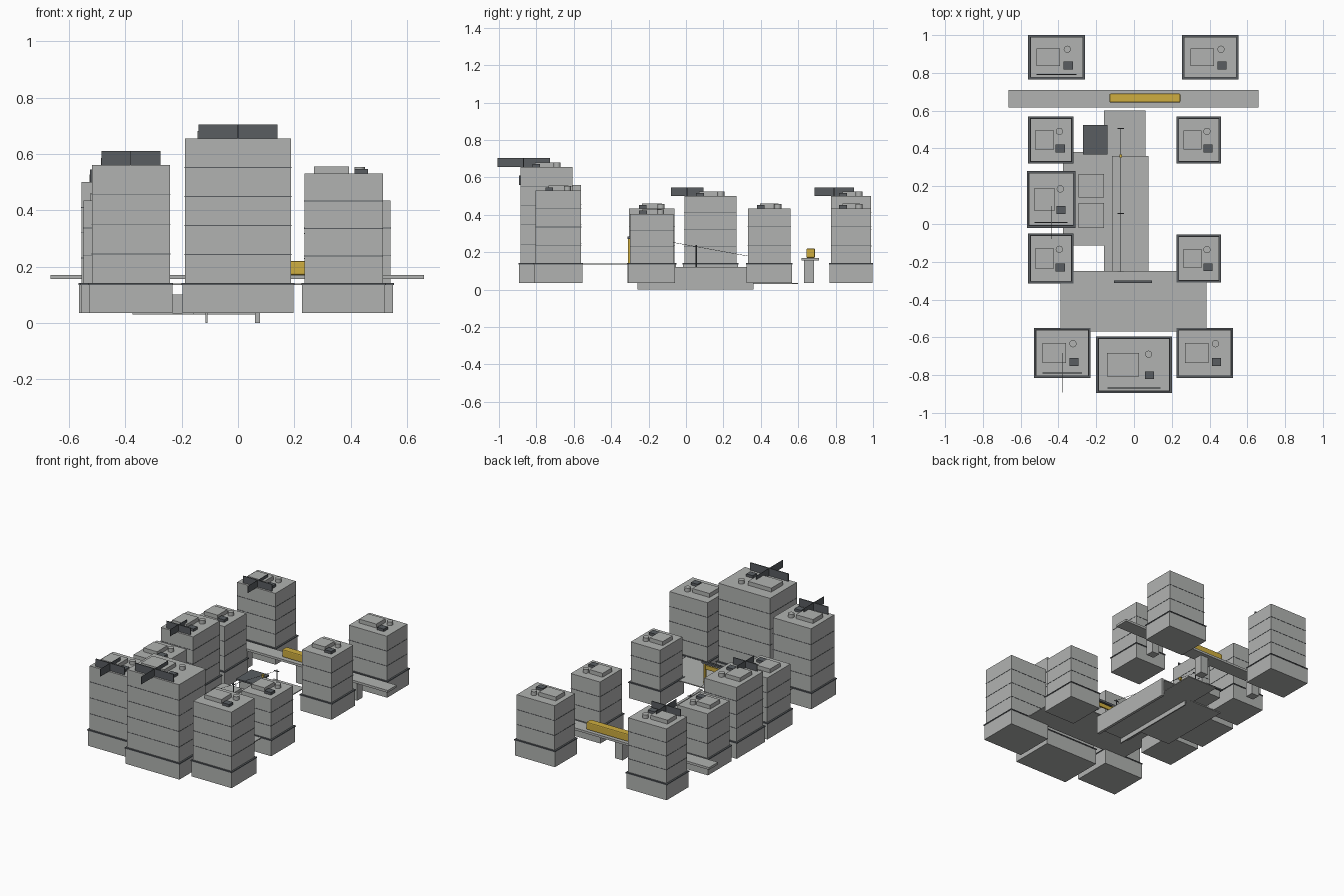
import bpy
import bmesh
import math
from mathutils import Vector

if "Cube" in bpy.data.objects:
    bpy.data.objects.remove(bpy.data.objects["Cube"])


def make_mat(name, col):
    m = bpy.data.materials.new(name)
    m.diffuse_color = (*col, 1)
    m.use_nodes = True
    m.node_tree.nodes["Principled BSDF"].inputs["Base Color"].default_value = m.diffuse_color
    return m


GREY = make_mat("concrete grey", (0.44, 0.45, 0.44))
DARK = make_mat("dark slate", (0.10, 0.11, 0.12))
YELLOW = make_mat("warm yellow", (0.62, 0.42, 0.05))


def finish(name, bm, mat):
    me = bpy.data.meshes.new(name)
    bm.to_mesh(me)
    bm.free()
    me.materials.append(mat)
    ob = bpy.data.objects.new(name, me)
    bpy.context.collection.objects.link(ob)
    return ob


def box(name, x0, x1, y0, y1, z0, z1, mat):
    bm = bmesh.new()
    bmesh.ops.create_cube(bm, size=1)
    for v in bm.verts:
        v.co = ((x0 + x1) / 2 + v.co.x * (x1 - x0),
                (y0 + y1) / 2 + v.co.y * (y1 - y0),
                (z0 + z1) / 2 + v.co.z * (z1 - z0))
    return finish(name, bm, mat)


def cbox(name, x, y, w, d, z0, z1, mat):
    return box(name, x - w / 2, x + w / 2, y - d / 2, y + d / 2, z0, z1, mat)


def rod(name, a, b, r, mat, sides=8):
    a, b = Vector(a), Vector(b)
    bm = bmesh.new()
    bmesh.ops.create_cone(bm, cap_ends=True, segments=sides,
                          radius1=r, radius2=r, depth=(b - a).length)
    ob = finish(name, bm, mat)
    for p in ob.data.polygons:
        p.use_smooth = len(p.vertices) == 4
    ob.location = (a + b) / 2
    ob.rotation_euler = (b - a).to_track_quat('Z', 'Y').to_euler()
    return ob


def building(n, x0, x1, y0, y1, top, sign=None):
    cx, cy = (x0 + x1) / 2, (y0 + y1) / 2
    ins = 0.011
    # podium with dark ledge, then the tower
    box(f"podium_{n}", x0 + .003, x1 - .003, y0 + .003, y1 - .003, .035, .135, GREY)
    box(f"podium_ledge_{n}", x0, x1, y0, y1, .135, .142, DARK)
    w, d = x1 - x0 - 2 * ins, y1 - y0 - 2 * ins
    cbox(f"tower_{n}", cx, cy, w, d, .142, top, GREY)
    # floor seams
    floors = max(3, round((top - .14) / .1))
    for i in range(1, floors):
        z = .14 + (top - .14) * i / floors
        cbox(f"floor_seam_{n}_{i}", cx, cy, w + .003, d + .003, z - .0015, z + .0015, DARK)
    # rooftop plant room, tank and cooling unit
    cbox(f"roof_room_{n}", cx - .155 * w, cy, .45 * w, .44 * d, top, top + .026, GREY)
    tx, ty = cx + .205 * w, cy + .2 * d
    rod(f"roof_tank_{n}", (tx, ty, top), (tx, ty, top + .024), .019, GREY, 16)
    cbox(f"roof_cooler_{n}", tx + .005, cy - .2 * d, .048, .042, top, top + .017, DARK)
    # crossed rooftop billboard
    if sign:
        length, z1 = sign
        sy = y0 + .027
        cbox(f"billboard_wide_{n}", cx, sy, length, .006, top, z1, DARK)
        cbox(f"billboard_cross_{n}", cx, sy, .002, length, top, z1, DARK)


blocks = [
    ("back_left", -.56, -.26, .765, 1.0, .50, (.21, .545)),
    ("back_right", .255, .553, .765, 1.0, .435, None),
    ("upper_left", -.56, -.32, .32, .57, .435, None),
    ("upper_right", .225, .46, .32, .57, .435, None),
    ("middle_left", -.567, -.31, -.02, .28, .50, (.175, .545)),
    ("lower_left", -.56, -.32, -.315, -.05, .435, None),
    ("lower_right", .225, .46, -.31, -.055, .405, None),
    ("front_left", -.53, -.23, -.815, -.55, .56, (.21, .61)),
    ("front_middle", -.20, .20, -.895, -.595, .655, (.28, .705)),
    ("front_right", .225, .525, -.815, -.55, .53, None),
]
for b in blocks:
    building(*b)

# elevated track, piers and train
box("elevated_track", -.665, .66, .617, .71, .155, .17, GREY)
for i, px in enumerate((-.4, .01, .4)):
    cbox(f"track_pier_{i}", px, .658, .055, .055, .035, .155, GREY)
train = box("train", -.13, .245, .643, .69, .17, .22, YELLOW)
bev = train.modifiers.new("rounded", 'BEVEL')
bev.width = .006
bev.segments = 2

# ground slabs
box("front_plaza", -.39, .385, -.568, -.25, .134, .14, GREY)
box("street_slab", -.158, .062, -.25, .60, .030, .036, GREY)
box("market_slab", -.375, -.12, -.115, .38, .029, .035, GREY)

# channel walls and deck
box("channel_wall_left", -.116, -.108, -.26, .36, 0, .12, GREY)
box("channel_wall_right", .06, .078, -.26, .36, 0, .12, GREY)
box("channel_deck", -.108, .06, -.25, .36, .112, .118, GREY)

# small market buildings
box("market_hall_0", -.295, -.16, .14, .265, .035, .10, GREY)
box("market_hall_1", -.295, -.16, -.02, .11, .035, .10, GREY)
box("small_shop", -.26, -.15, .38, .515, .035, .085, GREY)
box("small_shop_roof", -.27, -.14, .367, .525, .085, .095, DARK)

# street gate
for i, gx in enumerate((-.085, .075)):
    cbox(f"gate_post_{i}", gx, -.305, .012, .012, .14, .27, YELLOW)
box("gate_panel", -.085, .075, -.309, -.301, .235, .262, YELLOW)
box("gate_beam", -.105, .095, -.312, -.298, .27, .284, DARK)

# utility poles and sloping cables
for i, (py, z0, z1) in enumerate(((-.25, .14, .29), (.055, .118, .24), (.505, .036, .155))):
    rod(f"utility_pole_{i}", (-.07, py, z0), (-.07, py, z1), .003, DARK)
    cbox(f"pole_arm_{i}", -.07, py, .036, .004, z1 - .012, z1 - .008, DARK)
rod("cable_front", (-.07, -.25, .285), (-.07, .055, .23), .0012, DARK, 5)
rod("cable_back", (-.07, .055, .23), (-.07, .505, .148), .0012, DARK, 5)
cbox("street_lantern", -.07, .36, .014, .014, .16, .18, YELLOW)
